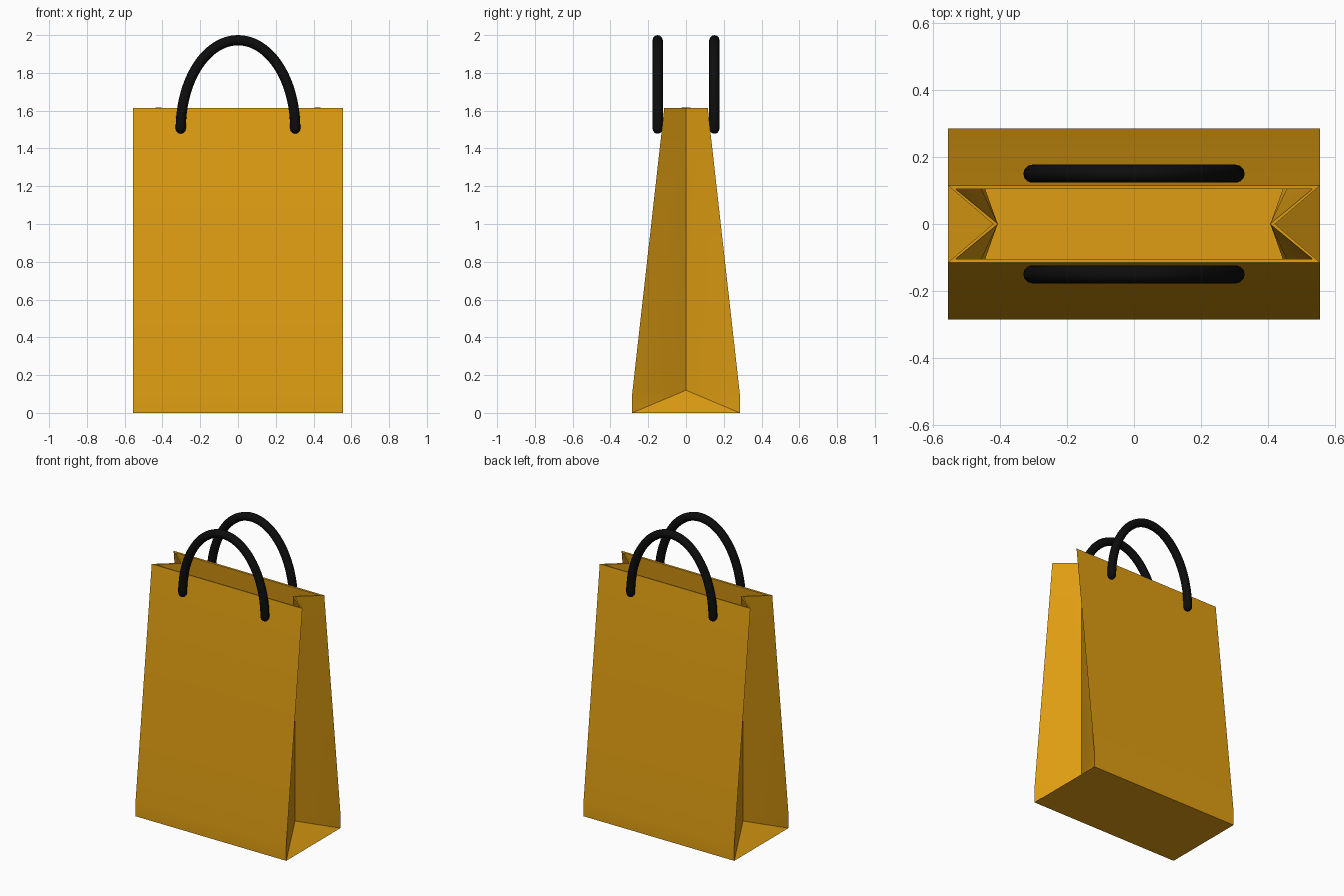
import bpy, bmesh, math

cube = bpy.data.objects.get("Cube")
if cube:
    bpy.data.objects.remove(cube, do_unlink=True)


def make_material(name, rgb, roughness):
    mat = bpy.data.materials.new(name)
    mat.use_nodes = True
    mat.diffuse_color = (*rgb, 1)
    bsdf = mat.node_tree.nodes["Principled BSDF"]
    bsdf.inputs["Base Color"].default_value = (*rgb, 1)
    bsdf.inputs["Roughness"].default_value = roughness
    return mat


def activate(obj):
    bpy.ops.object.select_all(action='DESELECT')
    obj.select_set(True)
    bpy.context.view_layer.objects.active = obj


paper = make_material("golden paper", (0.74, 0.34, 0.006), 0.8)
cord = make_material("black cord", (0.004, 0.004, 0.004), 0.6)

# Paper bag: main dimensions
HALF_W, BASE_D, TOP_D = 0.555, 0.285, 0.115
FOLD_Z, TOP_Z = 0.10, 1.615
CREASE_X, CREASE_Z = 0.42, 0.12
LEVELS = [(BASE_D, 0.0), (BASE_D, FOLD_Z), (TOP_D, TOP_Z)]

bm = bmesh.new()
# Corner columns, keyed by side in x and y, and the inward gusset creases
corner = {(sx, sy): [bm.verts.new((sx * HALF_W, sy * d, z)) for d, z in LEVELS]
          for sx in (-1, 1) for sy in (-1, 1)}
crease = {sx: [bm.verts.new((sx * CREASE_X, 0, z)) for z in (CREASE_Z, TOP_Z)]
          for sx in (-1, 1)}

# Floor
floor = bm.faces.new([corner[k][0] for k in ((-1, -1), (-1, 1), (1, 1), (1, -1))])
# Front and back panels
for sy in (-1, 1):
    a, b = corner[-1, sy], corner[1, sy]
    for i in range(2):
        bm.faces.new((a[i], b[i], b[i + 1], a[i + 1]))
# Folded side gussets
for sx in (-1, 1):
    low, high = crease[sx]
    bm.faces.new((corner[sx, -1][0], corner[sx, 1][0], low))
    for sy in (-1, 1):
        c = corner[sx, sy]
        bm.faces.new((c[0], c[1], low))
        bm.faces.new((c[1], c[2], high, low))
bmesh.ops.recalc_face_normals(bm, faces=bm.faces)
floor.normal_update()
if floor.normal.z > 0:
    bmesh.ops.reverse_faces(bm, faces=bm.faces)
mesh = bpy.data.meshes.new("paper_bag")
bm.to_mesh(mesh)
bm.free()
mesh.materials.append(paper)
bag = bpy.data.objects.new("paper_bag", mesh)
bpy.context.collection.objects.link(bag)

# Paper thickness, built inward
activate(bag)
wall = bag.modifiers.new("thickness", 'SOLIDIFY')
wall.thickness = 0.012
wall.offset = -1
wall.use_even_offset = True
bpy.ops.object.modifier_apply(modifier=wall.name)
bpy.ops.object.shade_smooth_by_angle(angle=math.radians(30))

# Cord handles: half-ellipse tubes with rounded ends
R, ARCH_W, ARCH_Z, ARCH_H = 0.027, 0.303, 1.505, 0.468


def handle(name, y):
    path = [(ARCH_W * math.cos(t), ARCH_Z + ARCH_H * math.sin(t), 1.0)
            for t in (math.pi * i / 48 for i in range(49))]
    caps = [(R * math.sin(t), math.cos(t)) for t in map(math.radians, (30, 55, 75, 88))]
    start = [(ARCH_W, ARCH_Z - d, r) for d, r in reversed(caps)]
    end = [(-ARCH_W, ARCH_Z - d, r) for d, r in caps]
    pts = start + path + end
    curve = bpy.data.curves.new(name, 'CURVE')
    curve.dimensions = '3D'
    curve.bevel_depth = R
    curve.bevel_resolution = 4
    curve.use_fill_caps = True
    spline = curve.splines.new('POLY')
    spline.points.add(len(pts) - 1)
    for p, (x, z, r) in zip(spline.points, pts):
        p.co = (x, y, z, 1)
        p.radius = r
    curve.materials.append(cord)
    obj = bpy.data.objects.new(name, curve)
    bpy.context.collection.objects.link(obj)
    activate(obj)
    bpy.ops.object.convert(target='MESH')
    bpy.ops.object.shade_smooth_by_angle(angle=math.radians(40))


handle("front_handle", -0.15)
handle("back_handle", 0.15)
